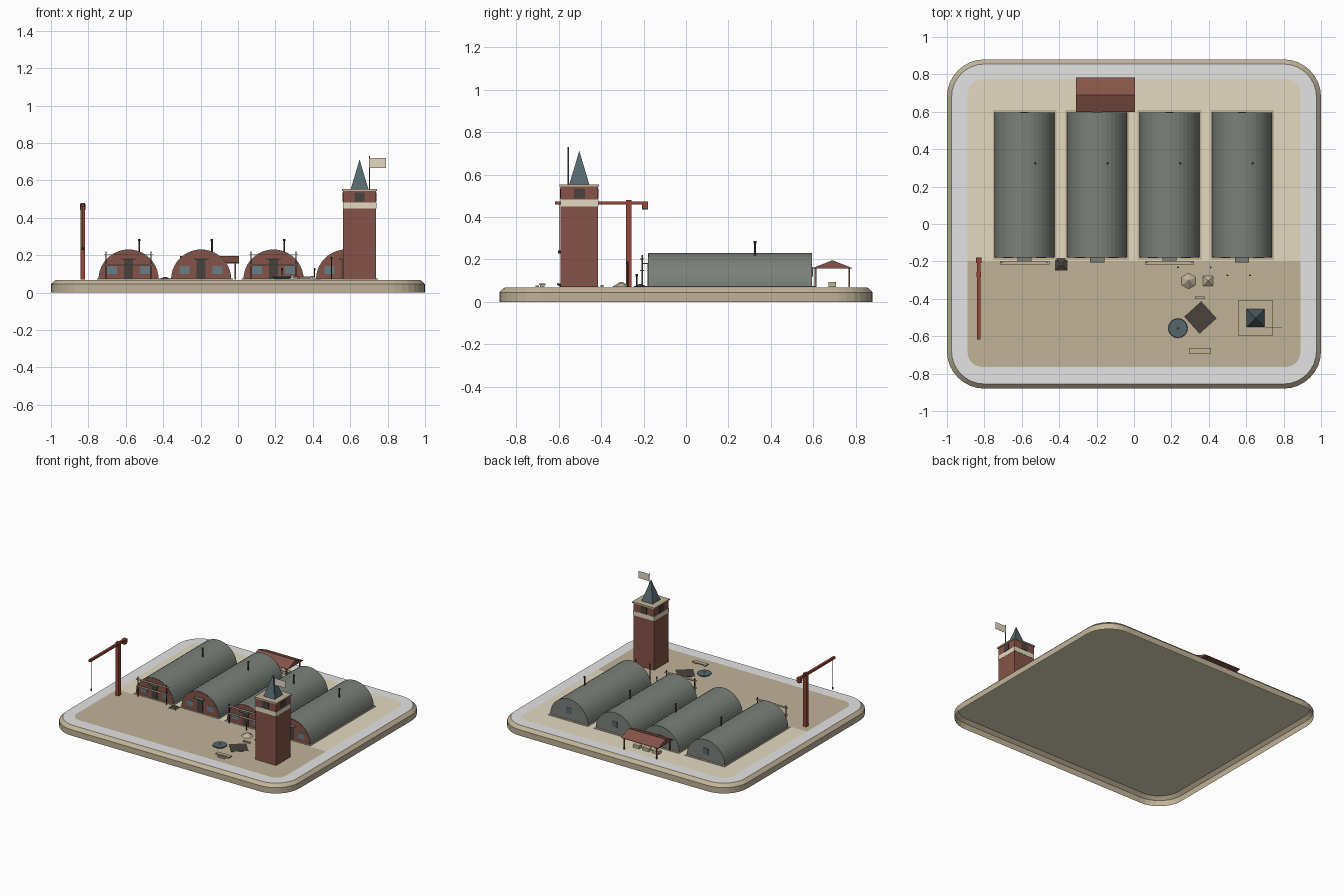
import bpy, bmesh, math
from mathutils import Vector

if "Cube" in bpy.data.objects:
    bpy.data.objects.remove(bpy.data.objects["Cube"])


def material(name, rgb):
    m = bpy.data.materials.new(name)
    lin = [c / 12.92 if c <= 0.04045 else ((c + 0.055) / 1.055) ** 2.4 for c in (v / 255 for v in rgb)]
    m.diffuse_color = (*lin, 1)
    m.use_nodes = True
    m.node_tree.nodes["Principled BSDF"].inputs["Base Color"].default_value = m.diffuse_color
    return m


SAND = material("sand", (227, 218, 192))
DIRT = material("packed dirt", (192, 179, 152))
PAVE = material("pale pavement", (228, 228, 229))
BRICK = material("brick", (134, 84, 72))
RED = material("painted red steel", (150, 70, 54))
ROOF = material("corrugated grey", (122, 128, 121))
DARK = material("dark iron", (72, 66, 60))
SLATE = material("slate blue", (86, 105, 110))
GLASS = material("window glass", (104, 127, 134))
G = 0.07  # yard level


def finish(name, bm, *mats):
    me = bpy.data.meshes.new(name)
    bm.to_mesh(me)
    bm.free()
    for m in mats:
        me.materials.append(m)
    ob = bpy.data.objects.new(name, me)
    bpy.context.collection.objects.link(ob)
    return ob


def box(name, x, y, z, mat, rot=0):
    """Box from (min, max) pairs, turned about its own centre."""
    bm = bmesh.new()
    bmesh.ops.create_cube(bm, size=1)
    for v in bm.verts:
        v.co = Vector((v.co.x * (x[1] - x[0]), v.co.y * (y[1] - y[0]), v.co.z * (z[1] - z[0])))
    ob = finish(name, bm, mat)
    ob.location = [(a + b) / 2 for a, b in (x, y, z)]
    ob.rotation_euler.z = rot
    return ob


def cone(name, x, y, z0, z1, r0, r1, mat, n=8, rot=0):
    bm = bmesh.new()
    bmesh.ops.create_cone(bm, cap_ends=True, segments=n, radius1=r0, radius2=r1, depth=z1 - z0)
    ob = finish(name, bm, mat)
    ob.location = (x, y, (z0 + z1) / 2)
    ob.rotation_euler.z = rot
    return ob


def rounded(hx, hy, r, n=8):
    return [(sx * (hx - r) + r * math.cos(a), sy * (hy - r) + r * math.sin(a))
            for q, (sx, sy) in enumerate(((1, 1), (-1, 1), (-1, -1), (1, -1)))
            for a in [(q + i / n) * math.pi / 2 for i in range(n + 1)]]


def loft(name, rings, mat):
    """Stack closed outlines of equal length, capped at both ends."""
    bm = bmesh.new()
    loops = [[bm.verts.new(p) for p in ring] for ring in rings]
    for a, b in zip(loops, loops[1:]):
        for i in range(len(a)):
            j = (i + 1) % len(a)
            bm.faces.new((a[i], a[j], b[j], b[i]))
    bm.faces.new(loops[0][::-1])
    bm.faces.new(loops[-1])
    bmesh.ops.recalc_face_normals(bm, faces=bm.faces)
    return finish(name, bm, mat)


def sheet(name, outline, z, mat):
    bm = bmesh.new()
    bm.faces.new([bm.verts.new((x, y, z)) for x, y in outline])
    return finish(name, bm, mat)


def extrude_y(name, outline, y0, y1, mat):
    return loft(name, [[(x, y, z) for x, z in outline] for y in (y0, y1)], mat)


# Hollow base: wall and chamfered rim, open underneath
bm = bmesh.new()
rings = [[bm.verts.new((x, y, z)) for x, y in rounded(1 - i, 0.88 - i, 0.2 - i)]
         for i, z in ((0, 0), (0, 0.045), (0.025, 0.068))]
for a, b in zip(rings, rings[1:]):
    for i in range(len(a)):
        j = (i + 1) % len(a)
        bm.faces.new((a[i], a[j], b[j], b[i]))
finish("base_rim", bm, DIRT)

# Ground layers: deck, pavement, pale sand yard, packed dirt court
sheet("base_deck", rounded(0.975, 0.855, 0.175), 0.068, SAND)
sheet("pavement", rounded(0.975, 0.855, 0.175), 0.0693, PAVE)
yard = [(x, y + 0.005) for x, y in rounded(0.89, 0.77, 0.08, 6)]
sheet("sand_yard", [p for p in yard if p[1] > 0] + [(-0.89, -0.2), (0.89, -0.2)], 0.071, SAND)
sheet("dirt_court", [(0.89, -0.2), (-0.89, -0.2)] + [p for p in yard if p[1] < 0], 0.071, DIRT)


# Arched huts
def arch(cx, r, n=20):
    return [(cx + r * math.cos(math.pi * i / n), G + r * math.sin(math.pi * i / n)) for i in range(n + 1)]


for cx in (-0.585, -0.197, 0.19, 0.578):
    box("hut_footing", (cx - 0.17, cx + 0.17), (-0.192, 0.61), (G, G + 0.005), DIRT)
    extrude_y("hut_roof", arch(cx, 0.161), -0.177, 0.595, ROOF)
    extrude_y("hut_front_wall", arch(cx, 0.158), -0.179, -0.17, BRICK)
    box("hut_door", (cx - 0.024, cx + 0.024), (-0.182, -0.176), (G, 0.178), DARK)
    box("hut_canopy", (cx - 0.038, cx + 0.038), (-0.205, -0.172), (0.178, 0.184), ROOF)
    for s in (-1, 1):
        wx = cx + s * 0.088
        box("hut_window", (wx - 0.027, wx + 0.027), (-0.181, -0.176), (0.101, 0.142), GLASS)
    box("hut_back_window", (cx - 0.022, cx + 0.022), (0.59, 0.598), (0.12, 0.165), SLATE)
    cone("hut_chimney", cx + 0.057, 0.325, 0.2, 0.28, 0.005, 0.005, DARK)
    cone("chimney_cap", cx + 0.057, 0.325, 0.276, 0.288, 0.007, 0.007, DARK)

# Racks in front of two huts
for cx in (-0.585, 0.19):
    for s in (-1, 1):
        box("rack_post", (cx + s * 0.12 - 0.003, cx + s * 0.12 + 0.003), (-0.209, -0.203), (G, 0.22), DARK)
    for z in (0.145, 0.2):
        box("rack_rail", (cx - 0.132, cx + 0.132), (-0.216, -0.198), (z, z + 0.005), DIRT)

# Watch tower
TX, TY = 0.65, -0.503


def tower_block(name, h, z0, z1, mat):
    return box(name, (TX - h, TX + h), (TY - h, TY + h), (z0, z1), mat)


tower_block("tower_shaft", 0.088, G, 0.546, BRICK)
tower_block("tower_band", 0.0895, 0.449, 0.482, SAND)
tower_block("tower_cornice", 0.094, 0.543, 0.553, DIRT)
for s in (-1, 1):
    box("tower_window", (TX - 0.026, TX + 0.026), (TY + s * 0.0885 - 0.002, TY + s * 0.0885 + 0.002), (0.487, 0.535), DARK)
    box("tower_window", (TX + s * 0.0885 - 0.002, TX + s * 0.0885 + 0.002), (TY - 0.026, TY + 0.026), (0.487, 0.535), DARK)
cone("tower_spire", TX, TY, 0.553, 0.712, 0.067, 0, SLATE, 4, math.pi / 4)
cone("flag_pole", 0.702, -0.555, 0.55, 0.73, 0.0025, 0.0025, ROOF)
box("flag", (0.703, 0.792), (-0.5555, -0.5545), (0.666, 0.72), SAND)

# Crane
CX = -0.83
box("crane_post", (CX - 0.013, CX + 0.013), (-0.283, -0.257), (G, 0.48), RED)
box("crane_jib", (CX - 0.009, CX + 0.009), (-0.618, -0.18), (0.458, 0.474), RED)
box("crane_counterweight", (CX - 0.014, CX + 0.014), (-0.208, -0.178), (0.443, 0.474), RED)
box("crane_weight_plate", (CX - 0.013, CX + 0.013), (-0.207, -0.179), (0.436, 0.456), DARK)
cone("crane_cable", CX, -0.597, 0.24, 0.46, 0.0015, 0.0015, DARK, 6)
cone("crane_hook", CX, -0.597, 0.228, 0.243, 0.007, 0.005, DARK)

# Open shelter with a solid gabled roof and crates
px0, px1, py = -0.31, 0.005, 0.69
section = [(-0.092, 0.157), (0.092, 0.157), (0.092, 0.16), (0, 0.196), (-0.092, 0.16)]
loft("shelter_roof", [[(x, py + y, z) for y, z in section] for x in (px0, px1)], BRICK)
for x in (px0 + 0.02, px1 - 0.02):
    for y in (py - 0.08, py + 0.08):
        box("shelter_post", (x - 0.004, x + 0.004), (y - 0.004, y + 0.004), (G, 0.16), BRICK)
for x in (-0.235, -0.152, -0.07):
    box("crate", (x - 0.027, x + 0.027), (py - 0.018, py + 0.018), (G, 0.094), DIRT)

# Coal heap
cone("coal_heap", -0.39, -0.215, G, 0.084, 0.05, 0.008, DARK, 4, math.pi / 4)

# Yard furniture: round basin, mat, benches, small tents
cone("basin", 0.235, -0.557, G, 0.082, 0.035, 0.052, SLATE, 16)
cone("basin_rim", 0.235, -0.557, 0.082, 0.086, 0.052, 0.05, SLATE, 16)
cone("basin_finial", 0.235, -0.557, 0.086, 0.098, 0.007, 0.004, DIRT, 6)
box("ground_mat", (0.293, 0.417), (-0.562, -0.438), (G, 0.073), DARK, math.radians(42))
box("bench_seat", (0.294, 0.412), (-0.692, -0.662), (0.08, 0.087), DIRT)
box("bench_step", (0.322, 0.382), (-0.71, -0.692), (G, 0.076), DIRT)
for x in (0.31, 0.394):
    box("bench_leg", (x - 0.006, x + 0.006), (-0.688, -0.668), (G, 0.08), DIRT)
box("small_bench", (0.325, 0.38), (-0.402, -0.388), (G, 0.08), DIRT)
cone("hexagonal_tent", 0.292, -0.305, G, 0.094, 0.044, 0.006, DIRT, 6)
cone("square_tent", 0.396, -0.305, G, 0.09, 0.04, 0.004, DIRT, 4, math.pi / 4)

# Lamp posts
for x, y, top in ((0.235, -0.232, 0.125), (0.41, -0.232, 0.125), (0.5, -0.275, 0.185), (0.62, -0.275, 0.185)):
    cone("lamp_post", x, y, G, top, 0.003, 0.003, DARK, 6)
    cone("lamp_head", x, y, top - 0.006, top + 0.006, 0.005, 0.005, DARK, 6)
